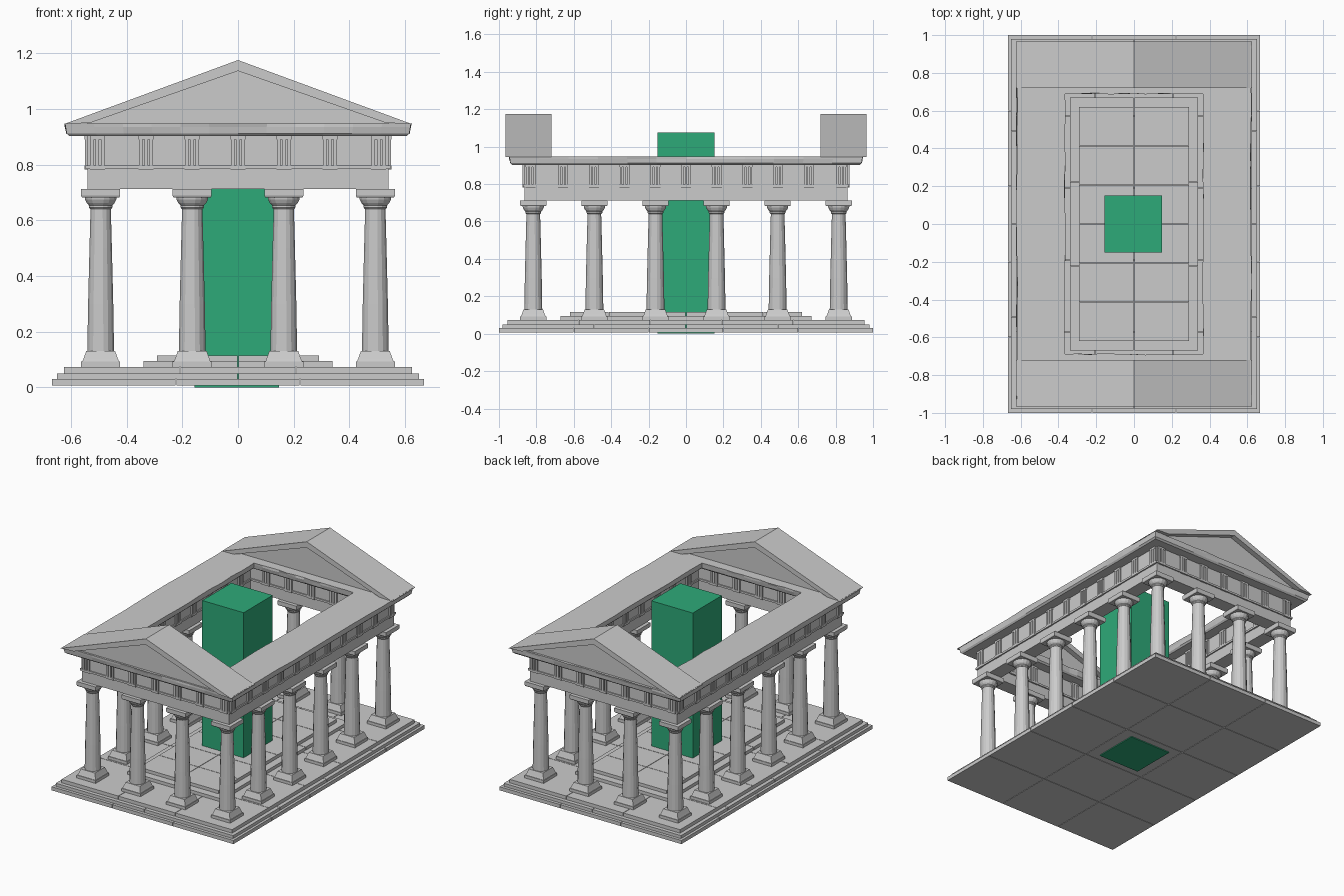
import bpy, bmesh, math, random
from mathutils import Matrix, Vector

if "Cube" in bpy.data.objects:
    bpy.data.objects.remove(bpy.data.objects["Cube"])

random.seed(4)
CX, CY = 0.493, 0.8165          # centre line of the colonnade
XS = [-0.493, -0.1643, 0.1643, 0.493]
YS = [-0.8165 + i * 0.3266 for i in range(6)]


def finish(bm, name):
    bmesh.ops.recalc_face_normals(bm, faces=bm.faces)
    me = bpy.data.meshes.new(name)
    bm.to_mesh(me)
    bm.free()
    ob = bpy.data.objects.new(name, me)
    bpy.context.collection.objects.link(ob)
    return ob


def add_box(bm, x0, x1, y0, y1, z0, z1):
    m = Matrix.Translation(((x0 + x1) / 2, (y0 + y1) / 2, (z0 + z1) / 2))
    m = m @ Matrix.Diagonal((x1 - x0, y1 - y0, z1 - z0, 1))
    bmesh.ops.create_cube(bm, size=1, matrix=m)


def loft(bm, loops, closed=False):
    """Skin a list of equal-length point loops; cap the ends unless closed."""
    vs = [[bm.verts.new(p) for p in lp] for lp in loops]
    n = len(vs[0])
    for i in range(len(vs) if closed else len(vs) - 1):
        a, b = vs[i], vs[(i + 1) % len(vs)]
        for j in range(n):
            k = (j + 1) % n
            bm.faces.new((a[j], a[k], b[k], b[j]))
    if not closed:
        bm.faces.new(vs[0])
        bm.faces.new(vs[-1])


def circle(r, z, n, turn=0.5):
    return [(r * math.cos(2 * math.pi * (i + turn) / n),
             r * math.sin(2 * math.pi * (i + turn) / n), z) for i in range(n)]


def square(h, z):
    return circle(h * math.sqrt(2), z, 4)


def rect_loop(d, z, seg, jit):
    """Rectangle around the colonnade, offset by d, with worn edges."""
    hx, hy = CX + d, CY + d
    c = [Vector(p) for p in ((-hx, -hy, z), (hx, -hy, z), (hx, hy, z), (-hx, hy, z))]
    pts = []
    for i in range(4):
        a, b = c[i], c[(i + 1) % 4]
        side = (b - a).normalized()
        out = Vector((side.y, -side.x, 0))
        for s in range(seg):
            p = a.lerp(b, s / seg)
            if s and jit:
                p += out * random.uniform(-jit, jit)
            pts.append(p)
    return pts


def ring(name, profile, seg=1):
    bm = bmesh.new()
    loft(bm, [rect_loop(d, z, seg, j) for d, z, j in profile], closed=True)
    return finish(bm, name)


# stepped base and inner floor, laid from blocks with fine joints
def paving(name, hx, hy, z0, z1, nx, ny, gap=0.0015):
    bm = bmesh.new()
    for i in range(nx):
        for j in range(ny):
            x0, x1 = -hx + 2 * hx * i / nx, -hx + 2 * hx * (i + 1) / nx
            y0, y1 = -hy + 2 * hy * j / ny, -hy + 2 * hy * (j + 1) / ny
            add_box(bm, x0 + gap * (i > 0), x1 - gap * (i < nx - 1),
                    y0 + gap * (j > 0), y1 - gap * (j < ny - 1), z0, z1)
    finish(bm, name)


paving("base_step_lower", 0.667, 1.0, 0.006, 0.03, 3, 5)
paving("base_step_middle", 0.65, 0.98, 0.03, 0.05, 2, 4)
paving("base_step_upper", 0.625, 0.955, 0.05, 0.073, 3, 5)
paving("floor_step_lower", 0.34, 0.67, 0.073, 0.094, 2, 3)
paving("floor_step_upper", 0.29, 0.62, 0.094, 0.115, 2, 6)

# column: plinth, tapered foot, shaft, flared capital, abacus
bm = bmesh.new()
loft(bm, [square(0.07, 0.073), square(0.07, 0.092)])
loft(bm, [square(0.066, 0.092), square(0.062, 0.102), square(0.052, 0.13)])
loft(bm, [circle(0.049, 0.128, 16), circle(0.046, 0.3, 16),
          circle(0.041, 0.5, 16), circle(0.037, 0.645, 16)])
loft(bm, [circle(0.038, 0.64, 16), circle(0.043, 0.646, 16), circle(0.043, 0.653, 16),
          circle(0.051, 0.662, 16), circle(0.057, 0.674, 16), circle(0.058, 0.684, 16)])
loft(bm, [square(0.067, 0.682), square(0.07, 0.688), square(0.07, 0.712)])
column = finish(bm, "column")
spots = [(x, y) for x in XS for y in YS if abs(x) > 0.4 or abs(y) > 0.8]
column.location = (*spots[0], 0)
for x, y in spots[1:]:
    ob = column.copy()
    ob.location = (x, y, 0)
    bpy.context.collection.objects.link(ob)

# entablature rings
ring("architrave", [(-.047, .712, 0), (.047, .712, 0), (.047, .784, 0), (-.047, .784, 0)])
ring("frieze_band", [(-.055, .784, 0), (.055, .784, 0), (.055, .797, 0), (-.055, .797, 0)])
ring("frieze_wall", [(-.048, .797, 0), (.048, .797, 0), (.048, .902, 0), (-.048, .902, 0)])
ring("cornice", [(-.112, .902, 0), (.112, .902, 0), (.122, .912, .002), (.126, .934, .003),
                 (.128, .948, .004), (-.128, .948, .004), (-.126, .934, .003),
                 (-.122, .912, .002)], 12)

# triglyphs on the outer and inner faces of the frieze
bm = bmesh.new()


def triglyph(axis, along, face, out):
    for k in (-1, 0, 1):
        a = along + k * 0.019
        lo, hi = sorted((face - out * 0.004, face + out * 0.009))
        s = (a - 0.0065, a + 0.0065)
        add_box(bm, *((*s, lo, hi) if axis == "x" else (lo, hi, *s)), 0.797, 0.894)
    lo, hi = sorted((face - out * 0.004, face + out * 0.01))
    for z0, z1 in ((0.782, 0.797), (0.89, 0.902)):
        s = (along - 0.027, along + 0.027)
        add_box(bm, *((*s, lo, hi) if axis == "x" else (lo, hi, *s)), z0, z1)


for sg in (-1, 1):
    for x in (-0.505, -0.33, -0.165, 0, 0.165, 0.33, 0.505):
        triglyph("x", x, sg * (CY + 0.048), sg)
        if abs(x) < 0.4:
            triglyph("x", x, sg * (CY - 0.048), -sg)
    for i in range(-5, 6):
        y = i * 0.1643 + (0.009 * i / 5 if abs(i) == 5 else 0)
        triglyph("y", y, sg * (CX + 0.048), sg)
        if abs(i) < 5:
            triglyph("y", y, sg * (CX - 0.048), -sg)
finish(bm, "triglyphs")

# gables: raking roof band and recessed triangular wall, mirrored front to back
for sg, label in ((-1, "front"), (1, "back")):
    bm = bmesh.new()
    band = [(-.625, .945), (0, 1.175), (.625, .945), (.53, .95), (0, 1.136), (-.53, .95)]
    left = [band[0], band[1], band[4], band[5]]
    right = [band[1], band[2], band[3], band[4]]
    for half in (left, right):
        loft(bm, [[(x, sg * y, z) for x, z in half] for y in (0.72, 0.965)])
    bmesh.ops.remove_doubles(bm, verts=bm.verts, dist=1e-5)
    mid = [f for f in bm.faces if all(abs(v.co.x) < 1e-5 for v in f.verts)]
    bmesh.ops.delete(bm, geom=mid, context="FACES_ONLY")
    finish(bm, label + "_gable_roof")
    bm = bmesh.new()
    tri = [(-.55, .945), (.55, .945), (0, 1.14)]
    loft(bm, [[(x, sg * y, z) for x, z in tri] for y in (0.755, 0.93)])
    finish(bm, label + "_gable_wall")

# green central block
bm = bmesh.new()
add_box(bm, -0.156, 0.148, -0.152, 0.152, 0, 1.077)
block = finish(bm, "central_block")
mat = bpy.data.materials.new("green")
mat.diffuse_color = (0.027, 0.40, 0.19, 1)
mat.use_nodes = True
mat.node_tree.nodes["Principled BSDF"].inputs["Base Color"].default_value = mat.diffuse_color
block.data.materials.append(mat)
